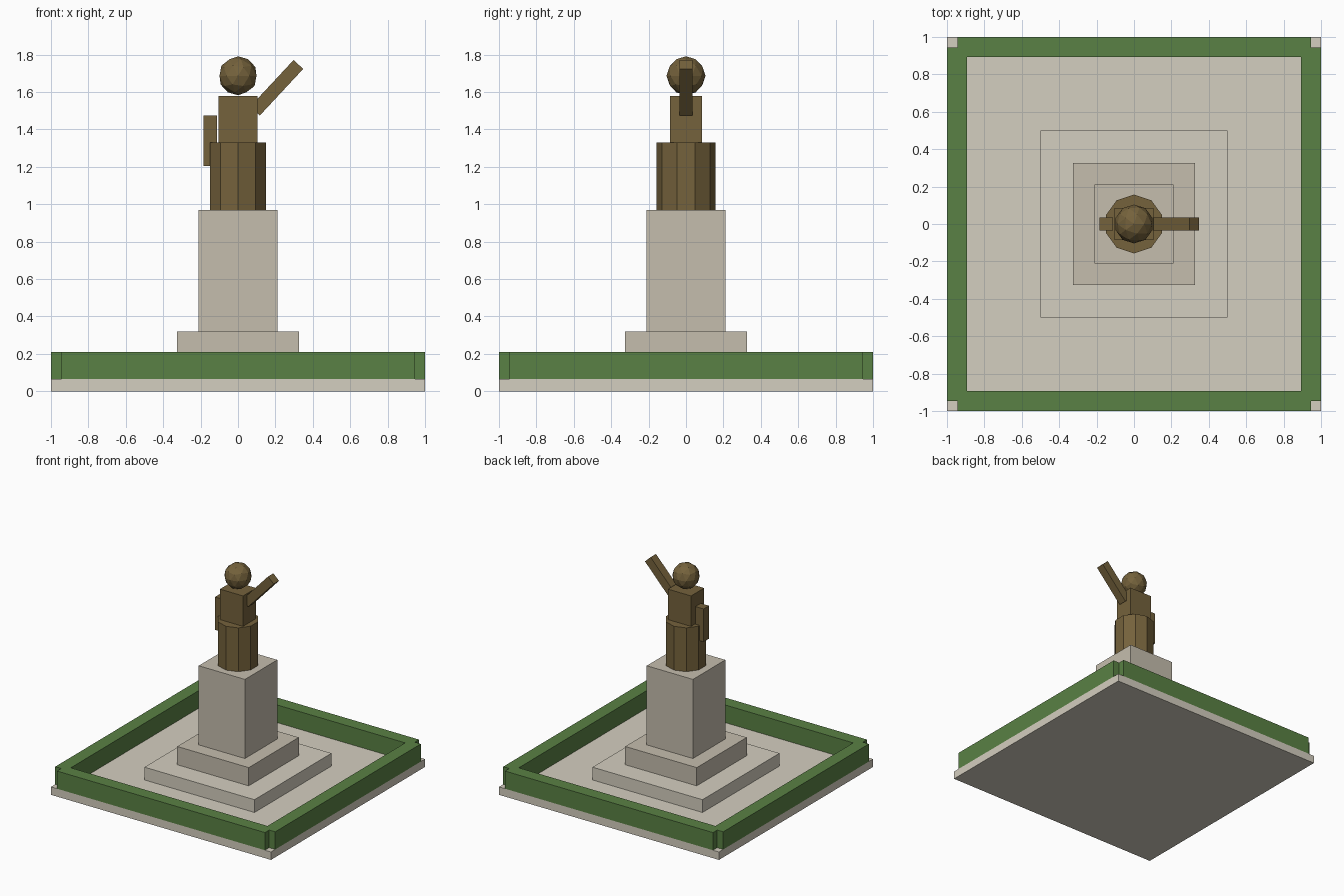
import bpy, math

if "Cube" in bpy.data.objects:
    bpy.data.objects.remove(bpy.data.objects["Cube"])


def material(name, rgb):
    m = bpy.data.materials.new(name)
    m.diffuse_color = (*[(c / 255) ** 2.2 for c in rgb], 1)
    m.use_nodes = True
    m.node_tree.nodes["Principled BSDF"].inputs["Base Color"].default_value = m.diffuse_color
    return m


paving = material("paving", (211, 205, 190))
stone = material("stone", (196, 188, 172))
leaf = material("leaf", (90, 128, 70))
bronze = material("bronze", (116, 98, 62))


def finish(name, mat):
    o = bpy.context.object
    o.name = name
    o.data.materials.append(mat)
    return o


def box(name, centre, size, mat, tilt=0):
    bpy.ops.mesh.primitive_cube_add(size=1, location=centre, rotation=(0, tilt, 0))
    o = finish(name, mat)
    o.scale = size
    return o


def block(name, half, z0, z1, mat):
    return box(name, (0, 0, (z0 + z1) / 2), (2 * half, 2 * half, z1 - z0), mat)


# Plaza, steps and pedestal
block("plaza_slab", 1.0, 0, 0.065, paving)
block("lower_step", 0.5, 0.065, 0.17, paving)
block("upper_step", 0.325, 0.17, 0.32, stone)
block("pedestal", 0.21, 0.32, 0.97, stone)

# Hedges, one per side, leaving notches at the outer corners
for side, s in (("front", -1), ("back", 1)):
    box("hedge_" + side, (0, s * 0.947, 0.1375), (1.89, 0.106, 0.145), leaf)
for side, s in (("left", -1), ("right", 1)):
    box("hedge_" + side, (s * 0.947, 0, 0.1375), (0.106, 1.89, 0.145), leaf)

# Statue: ten-sided robe, torso, faceted head
bpy.ops.mesh.primitive_cylinder_add(vertices=10, radius=0.157, depth=0.36, location=(0, 0, 1.15))
finish("robe", bronze)
box("torso", (0, 0, 1.455), (0.21, 0.17, 0.25), bronze)
bpy.ops.mesh.primitive_ico_sphere_add(subdivisions=2, radius=0.104, location=(0, 0, 1.687))
finish("head", bronze)

# Arms: one hanging, one raised
box("lowered_arm", (-0.148, 0, 1.34), (0.074, 0.07, 0.27), bronze)
box("raised_arm", (0.207, 0, 1.623), (0.07, 0.07, 0.34), bronze, 0.75)
